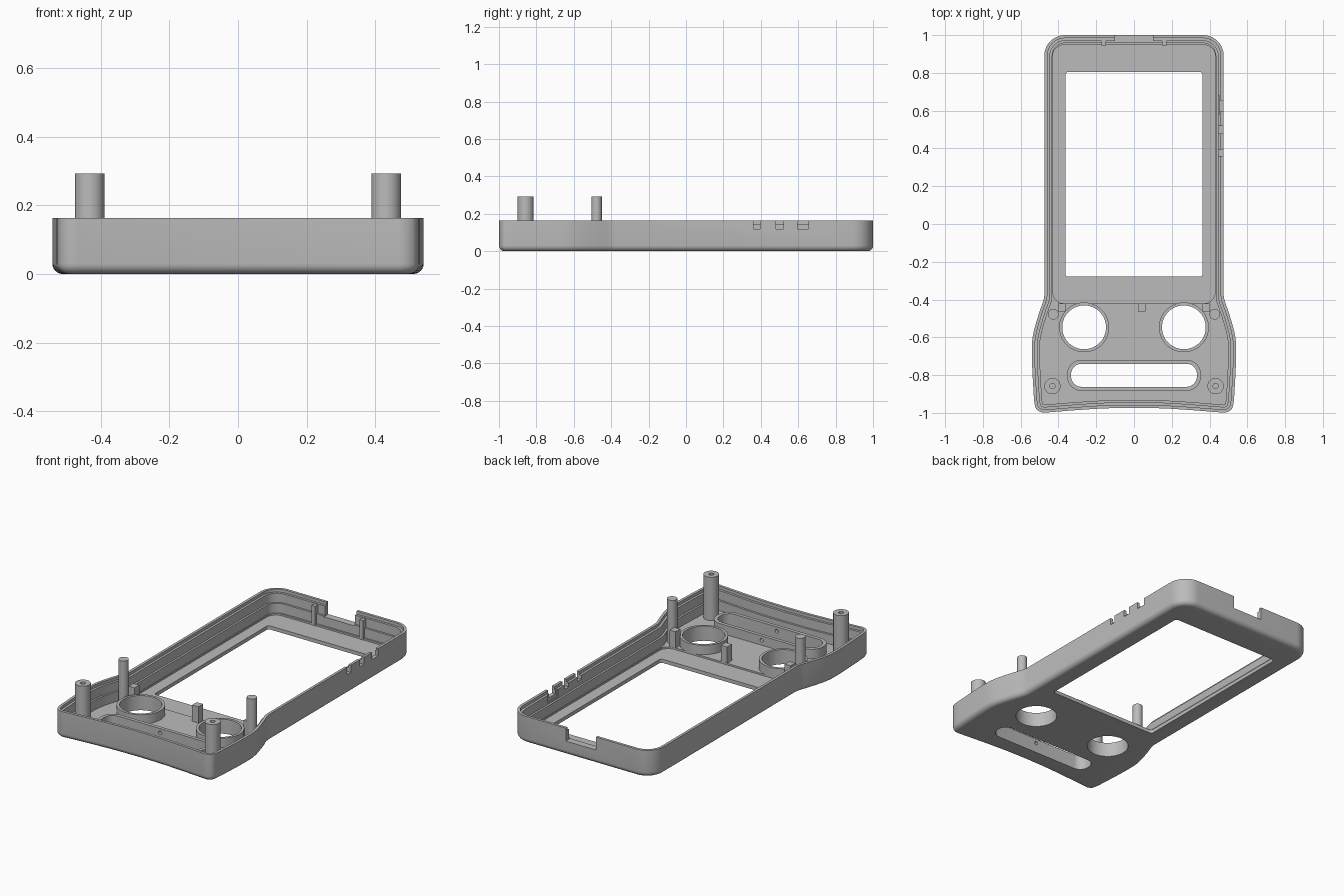
import bpy, bmesh
from math import sin, cos, pi
from mathutils import Vector

old = bpy.data.objects.get("Cube")
if old:
    bpy.data.objects.remove(old, do_unlink=True)

GREY = (0.5, 0.5, 0.5, 1)
mat = bpy.data.materials.new("plain grey")
mat.use_nodes = True
mat.diffuse_color = GREY
mat.node_tree.nodes["Principled BSDF"].inputs["Base Color"].default_value = GREY

TOP, PANEL, SCREEN, POST = 0.163, 0.032, 0.022, 0.292


def loft(name, loops, wrap=False):
    """Skin a stack of equal loops; cap the ends, or wrap them into a tube."""
    bm = bmesh.new()
    rings = [[bm.verts.new(p) for p in loop] for loop in loops]
    n = len(rings[0])
    pairs = list(zip(rings, rings[1:]))
    if wrap:
        pairs.append((rings[-1], rings[0]))
    else:
        bm.faces.new(rings[0])
        bm.faces.new(rings[-1])
    for a, b in pairs:
        for i in range(n):
            j = (i + 1) % n
            bm.faces.new((a[i], a[j], b[j], b[i]))
    bmesh.ops.recalc_face_normals(bm, faces=bm.faces)
    mesh = bpy.data.meshes.new(name)
    bm.to_mesh(mesh)
    bm.free()
    mesh.materials.append(mat)
    ob = bpy.data.objects.new(name, mesh)
    bpy.context.collection.objects.link(ob)
    return ob


def at(loop, z):
    return [(p[0], p[1], z) for p in loop]


def rounded(cx, cy, hx, hy, r, seg=12):
    """Rounded rectangle; a circle when r equals both half sizes."""
    pts = []
    for k, (sx, sy) in enumerate([(1, 1), (-1, 1), (-1, -1), (1, -1)]):
        for i in range(seg):
            a = (k + (i + 0.5) / seg) * pi / 2
            pts.append((cx + sx * (hx - r) + r * cos(a), cy + sy * (hy - r) + r * sin(a)))
    return pts


def circle(cx, cy, r):
    return rounded(cx, cy, r, r, r)


def prism(name, loop, z0, z1):
    return loft(name, [at(loop, z0), at(loop, z1)])


def box(name, x0, x1, y0, y1, z0, z1):
    return prism(name, [(x0, y0), (x1, y0), (x1, y1), (x0, y1)], z0, z1)


def cut(target, cutter):
    mod = target.modifiers.new("cut", 'BOOLEAN')
    mod.operation, mod.solver, mod.object = 'DIFFERENCE', 'EXACT', cutter
    with bpy.context.temp_override(object=target, active_object=target):
        bpy.ops.object.modifier_apply(modifier=mod.name)
    bpy.data.objects.remove(cutter, do_unlink=True)


def spline(ctrl, steps=4):
    """Catmull-Rom curve through the control points."""
    c = [Vector(p) for p in ctrl]
    c = [2 * c[0] - c[1]] + c + [2 * c[-1] - c[-2]]
    out = []
    for a, b, d, e in zip(c, c[1:], c[2:], c[3:]):
        for i in range(steps):
            t = i / steps
            out.append(0.5 * (2 * b + (d - a) * t + (2 * a - 5 * b + 4 * d - e) * t * t
                              + (3 * b - a - 3 * d + e) * t ** 3))
    return out + [c[-2]]


# Outline: straight upper sides, flared neck, wider grip with a hollow lower edge
R = 0.11
right = [Vector((0.475 - R + R * sin(a), 1 - R + R * cos(a)))
         for a in (i * pi / 24 for i in range(13))]
right += spline([(0.475, -0.38), (0.481, -0.41), (0.502, -0.47), (0.526, -0.55),
                 (0.538, -0.61), (0.541, -0.67), (0.538, -0.78), (0.53, -0.92)])
right += spline([(0.527, -0.95), (0.516, -0.981), (0.485, -0.998), (0.44, -0.996),
                 (0.3, -0.985), (0.15, -0.976), (0, -0.973)])
outline = right + [Vector((-p.x, p.y)) for p in reversed(right[:-1])]


def inset(d):
    out, n = [], len(outline)
    for i, p in enumerate(outline):
        a = (p - outline[i - 1]).normalized()
        b = (outline[(i + 1) % n] - p).normalized()
        na, nb = Vector((a.y, -a.x)), Vector((b.y, -b.x))
        out.append(p + (na + nb) * d / (1 + na.dot(nb)))
    return out


# Shell with rounded lower edge, stepped lip and inner ledge
F = 0.03
profile = [(F - F * sin(a), F - F * cos(a)) for a in (i * pi / 12 for i in range(7))]
profile += [(0, TOP), (0.016, TOP), (0.016, 0.145), (0.03, 0.145),
            (0.03, 0.09), (0.042, 0.09), (0.042, PANEL)]
shell = loft("shell", [at(inset(d), z) for d, z in profile])

# Screen pocket and window
cut(shell, prism("pocket_cutter", rounded(0, 0.264, 0.43, 0.684, 0.06), SCREEN, 0.08))
cut(shell, prism("window_cutter", rounded(0, 0.263, 0.363, 0.542, 0.015), -0.1, 0.1))

# Round control openings with raised collars
for side, x in (("left", 0.264), ("right", -0.264)):
    hole, rim = circle(x, -0.547, 0.116), circle(x, -0.547, 0.132)
    cut(shell, prism("hole_cutter", hole, -0.1, 0.1))
    loft(side + "_collar", [at(rim, PANEL), at(rim, 0.088), at(hole, 0.088), at(hole, PANEL)], True)

# Long slot with a raised rim and a pin hole across it
slot, rim = rounded(0, -0.801, 0.333, 0.061, 0.055), rounded(0, -0.801, 0.354, 0.082, 0.076)
cut(shell, prism("slot_cutter", slot, -0.1, 0.1))
slot_rim = loft("slot_rim", [at(rim, PANEL), at(rim, 0.088), at(slot, 0.088), at(slot, PANEL)], True)
cut(slot_rim, loft("pin_cutter", [[(x, y, z) for x, z in circle(0, 0.062, 0.011)]
                                  for y in (-0.9, -0.7)]))

# Back port notch and side button notches
cut(shell, box("port_cutter", -0.1, 0.1, 0.9, 1.1, 0.085, 0.3))
for y0, y1 in ((0.36, 0.395), (0.48, 0.52), (0.595, 0.655)):
    cut(shell, box("button_cutter", 0.42, 0.6, y0, y1, 0.12, 0.3))
cut(shell, box("switch_relief_cutter", 0.42, 0.452, 0.58, 0.68, 0.1, 0.3))

# Posts, stops and ribs
for side, s in (("left", 1), ("right", -1)):
    base, bore = circle(s * 0.432, -0.858, 0.043), circle(s * 0.432, -0.858, 0.014)
    loft(side + "_screw_post", [at(base, 0.02), at(base, POST), at(bore, POST), at(bore, 0.2)])
    prism(side + "_locating_post", circle(s * 0.427, -0.478, 0.028), 0.02, POST)
    box(side + "_stop", s * 0.383 - 0.02, s * 0.383 + 0.02, -0.464, -0.42, 0.02, 0.13)
    box(side + "_rib", s * 0.16 - 0.012, s * 0.16 + 0.012, 0.945, 0.975, 0.02, 0.14)
box("middle_stop", 0.02, 0.062, -0.464, -0.42, 0.02, 0.13)

# Smooth curved walls while keeping crisp edges
bpy.ops.object.select_all(action='DESELECT')
for ob in bpy.context.collection.objects:
    if ob.type == 'MESH' and mat.name in ob.data.materials:
        ob.select_set(True)
        bpy.context.view_layer.objects.active = ob
bpy.ops.object.shade_smooth_by_angle(angle=pi / 6)
